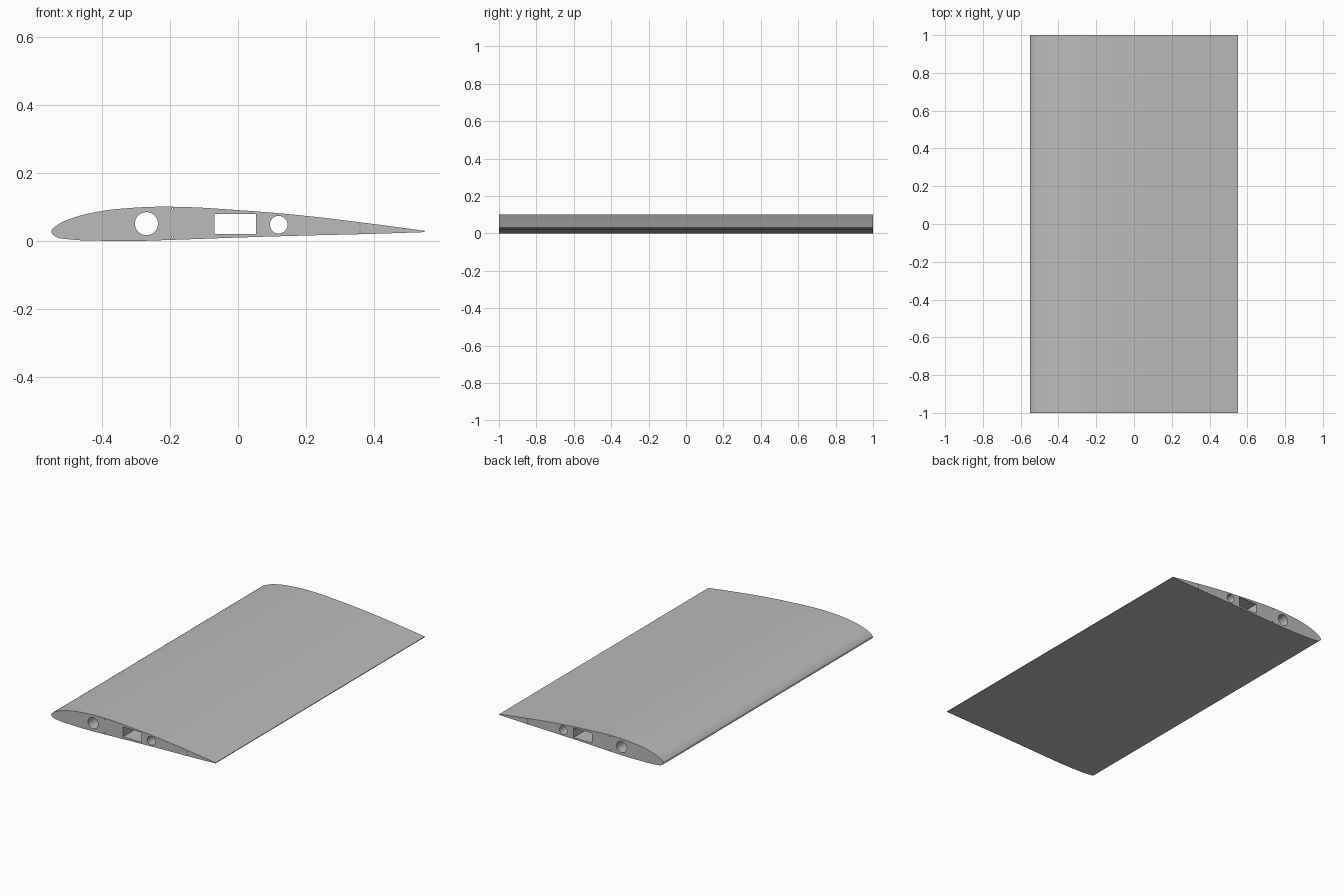
import bpy, bmesh
from math import radians, cos, sin, pi
from mathutils import Matrix

cube = bpy.data.objects.get("Cube")
if cube:
    bpy.data.objects.remove(cube, do_unlink=True)

HALF_SPAN = 1.0
grey = bpy.data.materials.new("wing_grey")
grey.use_nodes = True
colour = (0.5, 0.5, 0.5, 1)
grey.diffuse_color = colour
grey.node_tree.nodes["Principled BSDF"].inputs["Base Color"].default_value = colour

# Aerofoil section: trailing edge, over the top, round the nose, back underneath
upper = [(0.55, 0.030), (0.4, 0.050), (0.2, 0.074), (0, 0.091), (-0.2, 0.101),
         (-0.32, 0.097), (-0.42, 0.085), (-0.5, 0.063), (-0.538, 0.043)]
nose = [(-0.55, 0.027)]
lower = [(-0.538, 0.013), (-0.5, 0.005), (-0.42, 0.001), (-0.3, 0), (-0.2, 0.003),
         (0, 0.010), (0.2, 0.016), (0.4, 0.021), (0.55, 0.026)]
section = upper + nose + lower

curve = bpy.data.curves.new("wing_section", "CURVE")
curve.dimensions = "2D"
curve.fill_mode = "BOTH"
curve.extrude = HALF_SPAN


def add_hole(points):
    spline = curve.splines.new("POLY")
    spline.points.add(len(points) - 1)
    for p, (x, z) in zip(spline.points, points):
        p.co = (x, z, 0, 1)
    spline.use_cyclic_u = True


def add_box_hole(x0, x1, z0, z1):
    add_hole([(x0, z0), (x1, z0), (x1, z1), (x0, z1)])


def add_round_hole(x, z, r, n=48):
    add_hole([(x + r * cos(2 * pi * i / n), z + r * sin(2 * pi * i / n)) for i in range(n)])


# Smooth outer skin with a sharp, thin trailing edge
skin = curve.splines.new("BEZIER")
skin.bezier_points.add(len(section) - 1)
skin.use_cyclic_u = True
skin.resolution_u = 8
for i, (p, (x, z)) in enumerate(zip(skin.bezier_points, section)):
    p.co = (x, z, 0)
    kind = "VECTOR" if i in (0, len(section) - 1) else "AUTO"
    p.handle_left_type = p.handle_right_type = kind

# Spar tubes, rectangular channel and narrow slots running the full span
add_round_hole(-0.27, 0.051, 0.034)
add_round_hole(0.12, 0.048, 0.026)
add_box_hole(-0.07, 0.053, 0.021, 0.080)
for x, z in ((-0.193, 0.094), (-0.193, 0.011), (0.36, 0.046), (0.36, 0.027)):
    add_box_hole(x - 0.0015, x + 0.0015, z - 0.003, z + 0.003)

# Turn the extruded section into a mesh lying along y
helper = bpy.data.objects.new("wing_section", curve)
bpy.context.collection.objects.link(helper)
bpy.context.view_layer.update()
mesh = bpy.data.meshes.new_from_object(helper.evaluated_get(bpy.context.evaluated_depsgraph_get()))
bpy.data.objects.remove(helper, do_unlink=True)
mesh.transform(Matrix.Rotation(radians(90), 4, "X"))
bm = bmesh.new()
bm.from_mesh(mesh)
bmesh.ops.remove_doubles(bm, verts=bm.verts, dist=0.00005)
bmesh.ops.recalc_face_normals(bm, faces=bm.faces)
bm.to_mesh(mesh)
bm.free()
mesh.materials.clear()
mesh.materials.append(grey)

wing = bpy.data.objects.new("wing_panel", mesh)
bpy.context.collection.objects.link(wing)
bpy.context.view_layer.objects.active = wing
wing.select_set(True)
bpy.ops.object.shade_smooth_by_angle(angle=radians(30))
